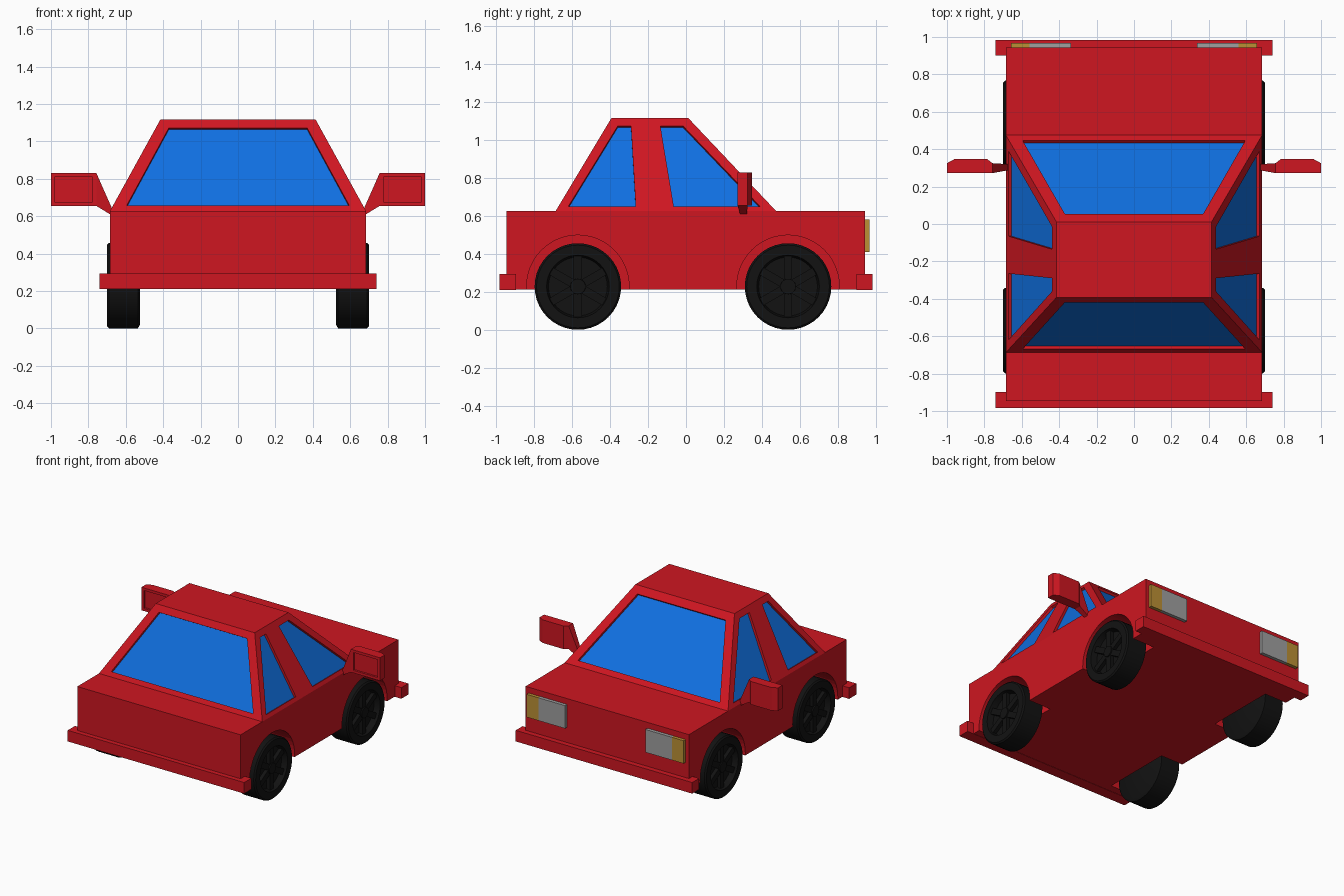
import bpy, bmesh, math
from mathutils import Vector

if "Cube" in bpy.data.objects:
    bpy.data.objects.remove(bpy.data.objects["Cube"])


def material(name, r, g, b):
    m = bpy.data.materials.new(name)
    m.diffuse_color = (r, g, b, 1)
    m.use_nodes = True
    m.node_tree.nodes["Principled BSDF"].inputs["Base Color"].default_value = m.diffuse_color
    return m


RED = material("red paint", 0.62, 0.008, 0.015)
BLUE = material("blue glass", 0.005, 0.16, 0.75)
BLACK = material("black rubber", 0.006, 0.006, 0.006)
LAMP = material("lamp grey", 0.35, 0.35, 0.35)
AMBER = material("amber", 0.50, 0.28, 0.035)


def add(name, bm, mat):
    me = bpy.data.meshes.new(name)
    bm.to_mesh(me)
    bm.free()
    ob = bpy.data.objects.new(name, me)
    bpy.context.collection.objects.link(ob)
    if mat:
        me.materials.append(mat)
    return ob


def hull(name, pts, mat=None):
    """Convex solid around a few points."""
    bm = bmesh.new()
    for p in pts:
        bm.verts.new(p)
    bmesh.ops.convex_hull(bm, input=bm.verts[:])
    bmesh.ops.dissolve_limit(bm, angle_limit=0.01, verts=bm.verts[:], edges=bm.edges[:])
    bmesh.ops.recalc_face_normals(bm, faces=bm.faces[:])
    return add(name, bm, mat)


def box(name, x, y, z, mat=None):
    return hull(name, [(a, b, c) for a in x for b in y for c in z], mat)


def cut(ob, cutter):
    cutter.hide_render = True
    cutter.hide_viewport = True
    m = ob.modifiers.new("cut", 'BOOLEAN')
    m.operation = 'DIFFERENCE'
    m.solver = 'EXACT'
    m.object = cutter


def disc(x, y, z, r, n=48):
    return [(x, y + r * math.cos(2 * math.pi * i / n), z + r * math.sin(2 * math.pi * i / n))
            for i in range(n)]


# Lower body with four wheel wells
body = box("body", (-0.685, 0.685), (-0.947, 0.943), (0.212, 0.627), RED)
AXLES = (("rear", -0.57), ("front", 0.538))
for s in (1, -1):
    for _, y in AXLES:
        cut(body, hull("wheel_well_cutter", disc(s * 0.5, y, 0.23, 0.27) + disc(s * 0.8, y, 0.23, 0.27)))

# Bumpers
box("rear_bumper", (-0.74, 0.74), (-0.983, -0.897), (0.21, 0.294), RED)
box("front_bumper", (-0.74, 0.74), (0.9, 0.983), (0.21, 0.294), RED)

# Cabin: a tapered block
Z0, Z1 = 0.627, 1.117
RING = lambda x, y0, y1, z: [(a, b, z) for a in (-x, x) for b in (y0, y1)]
cabin = hull("cabin", RING(0.685, -0.687, 0.475, Z0) + RING(0.415, -0.393, 0.012, Z1), RED)


def slope(z, a, b):
    return a + (b - a) * (z - Z0) / (Z1 - Z0)


def window(name, pts):
    """Recess a four-sided opening in the cabin and set glass in it."""
    pts = [Vector(p) for p in pts]
    n = (pts[1] - pts[0]).cross(pts[3] - pts[0]).normalized()
    if n.z < 0:
        n = -n
    cut(cabin, hull(name + "_cutter", [p + n * d for p in pts for d in (0.05, -0.022)]))
    hull(name, [p + n * d for p in pts for d in (-0.018, -0.024)], BLUE)


BACK = [(-0.595, 0.658), (0.595, 0.658), (0.37, 1.072), (-0.37, 1.072)]
window("rear_window", [(x, slope(z, -0.687, -0.393), z) for x, z in BACK])
window("windshield", [(x, slope(z, 0.475, 0.012), z) for x, z in BACK])
SIDE = {
    "rear_side_window": [(-0.62, 0.652), (-0.265, 0.652), (-0.29, 1.075), (-0.36, 1.075)],
    "front_side_window": [(-0.065, 0.652), (0.39, 0.652), (-0.015, 1.075), (-0.135, 1.075)],
}
for s in (1, -1):
    for name, prof in SIDE.items():
        window(name, [(s * slope(z, 0.685, 0.415), y, z) for y, z in prof])

for s, side in ((1, "right"), (-1, "left")):
    # Headlights with amber outer ends
    box(side + "_headlight", (s * 0.337, s * 0.56), (0.93, 0.968), (0.41, 0.583), LAMP)
    box(side + "_indicator", (s * 0.56, s * 0.658), (0.93, 0.968), (0.41, 0.583), AMBER)

    # Wing mirror: housing with recessed back, plus tapered arm
    zs = (0.655, 0.83)
    shell = hull(side + "_mirror",
                 [(s * x, 0.272, z) for x in (0.757, 1.0) for z in zs]
                 + [(s * x, 0.325, z) for x in (0.757, 1.0) for z in zs]
                 + [(s * x, 0.347, z) for x in (0.785, 0.96) for z in zs], RED)
    cut(shell, box("mirror_cutter", (s * 0.777, s * 0.98), (0.2, 0.287), (0.675, 0.81)))
    hull(side + "_mirror_arm",
         [(s * 0.757, y, z) for y in (0.272, 0.325) for z in zs]
         + [(s * 0.675, y, z) for y in (0.287, 0.32) for z in (0.605, 0.645)], RED)

    # Wheels: turned tyre with a dished face, hub and spokes
    for end, y in AXLES:
        bm = bmesh.new()
        prof = [(0, 0.525), (0.21, 0.525), (0.228, 0.535), (0.228, 0.69), (0.218, 0.70),
                (0.165, 0.70), (0.155, 0.655), (0, 0.655)]
        vs = [bm.verts.new((s * x, y, 0.229 + r)) for r, x in prof]
        es = [bm.edges.new(e) for e in zip(vs, vs[1:])]
        bmesh.ops.spin(bm, geom=vs + es, cent=(0, y, 0.229), axis=(1, 0, 0),
                       angle=2 * math.pi, steps=40)
        bmesh.ops.remove_doubles(bm, verts=bm.verts[:], dist=1e-4)
        bmesh.ops.recalc_face_normals(bm, faces=bm.faces[:])
        tyre = add(f"{end}_{side}_wheel", bm, BLACK)
        bpy.ops.object.select_all(action='DESELECT')
        tyre.select_set(True)
        bpy.context.view_layer.objects.active = tyre
        bpy.ops.object.shade_smooth_by_angle(angle=math.radians(30))
        hull(f"{end}_{side}_hub", disc(s * 0.65, y, 0.229, 0.045, 20) + disc(s * 0.69, y, 0.229, 0.04, 20), BLACK)
        for i in range(6):
            spoke = box(f"{end}_{side}_spoke", (-0.015, 0.015), (-0.022, 0.022), (0.03, 0.162), BLACK)
            spoke.location = (s * 0.667, y, 0.229)
            spoke.rotation_euler.x = i * math.pi / 3
